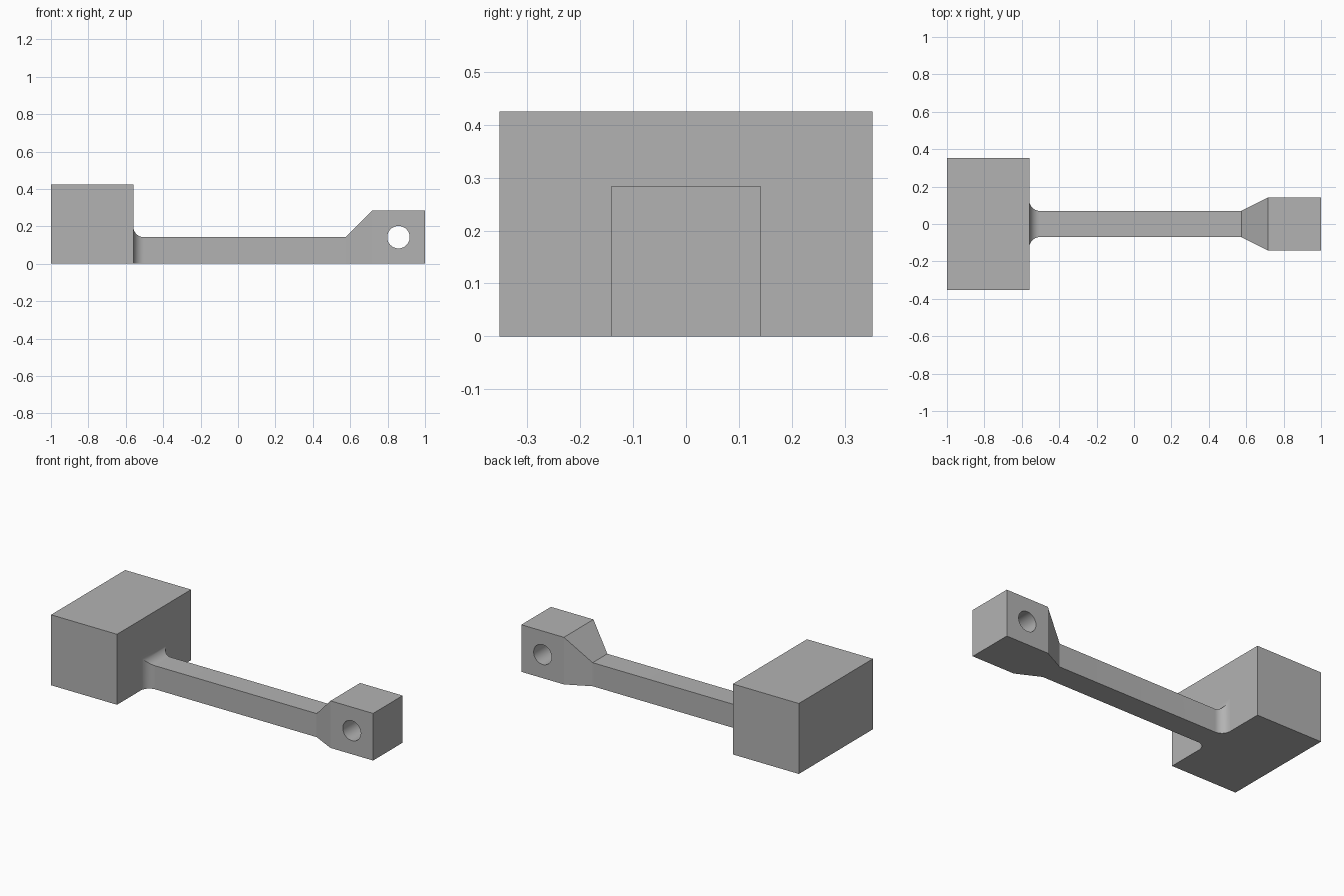
import bpy
import bmesh
from math import radians, sin, cos, pi

cube = bpy.data.objects.get("Cube")
if cube:
    bpy.data.objects.remove(cube, do_unlink=True)

grey = bpy.data.materials.new("plain grey")
grey.use_nodes = True
colour = (0.45, 0.45, 0.45, 1)
grey.diffuse_color = colour
grey.node_tree.nodes["Principled BSDF"].inputs["Base Color"].default_value = colour


def loft(name, stations):
    """Join rectangles (x, half width, height) standing on the ground into a solid."""
    bm = bmesh.new()
    rings = []
    for x, w, h in stations:
        corners = [(x, -w, 0), (x, w, 0), (x, w, h), (x, -w, h)]
        rings.append([bm.verts.new(c) for c in corners])
    for a, b in zip(rings, rings[1:]):
        for i in range(4):
            j = (i + 1) % 4
            bm.faces.new((a[i], a[j], b[j], b[i]))
    bm.faces.new(rings[0])
    bm.faces.new(rings[-1])
    bmesh.ops.recalc_face_normals(bm, faces=bm.faces)
    mesh = bpy.data.meshes.new(name)
    bm.to_mesh(mesh)
    bm.free()
    mesh.materials.append(grey)
    obj = bpy.data.objects.new(name, mesh)
    bpy.context.collection.objects.link(obj)
    return obj


def activate(obj):
    bpy.ops.object.select_all(action="DESELECT")
    obj.select_set(True)
    bpy.context.view_layer.objects.active = obj


# Heavy end block
BLOCK_END = -0.56
block = loft("end_block", [(-1, 0.353, 0.425), (BLOCK_END, 0.353, 0.425)])

# Arm: fillet at the block, straight bar, flare, then the square lug
BAR_W, BAR_H, FILLET, STEPS = 0.07, 0.142, 0.057, 10
stations = []
for k in range(STEPS + 1):
    a = k / STEPS * pi / 2
    grow = FILLET * (1 - sin(a))
    stations.append((BLOCK_END + FILLET * (1 - cos(a)), BAR_W + grow, BAR_H + grow))
stations += [(0.574, BAR_W, BAR_H), (0.716, 0.141, 0.284), (1, 0.141, 0.284)]
arm = loft("arm_with_lug", stations)

# Pin hole through the lug
bpy.ops.mesh.primitive_cylinder_add(vertices=48, radius=0.06, depth=0.6,
                                    location=(0.858, 0, 0.142),
                                    rotation=(pi / 2, 0, 0))
cutter = bpy.context.object
cutter.name = "pin_hole_cutter"
cutter.hide_render = True
cutter.data.materials.append(grey)
hole = arm.modifiers.new("pin hole", "BOOLEAN")
hole.operation = "DIFFERENCE"
hole.solver = "EXACT"
hole.object = cutter
activate(arm)
bpy.ops.object.modifier_apply(modifier=hole.name)
bpy.data.objects.remove(cutter, do_unlink=True)

# Smooth fillet and hole, crisp edges elsewhere
bpy.ops.object.shade_smooth_by_angle(angle=radians(25))
